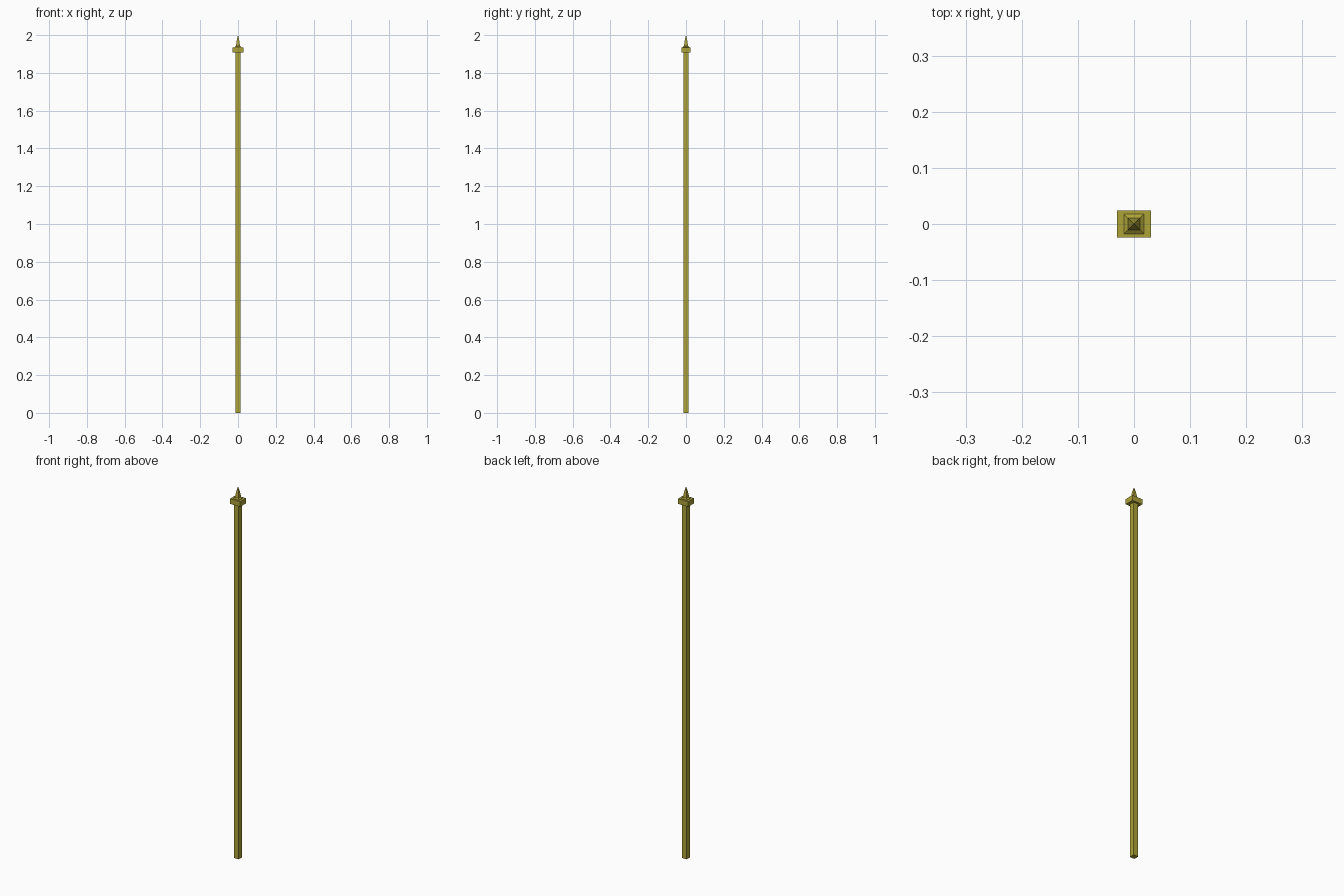
import bpy, bmesh

if "Cube" in bpy.data.objects:
    bpy.data.objects.remove(bpy.data.objects["Cube"])

mat = bpy.data.materials.new("olive_brass")
mat.diffuse_color = (0.42, 0.37, 0.04, 1)
mat.use_nodes = True
mat.node_tree.nodes["Principled BSDF"].inputs["Base Color"].default_value = mat.diffuse_color


def square_loft(name, sections):
    """Stack rectangular sections (half x, half y, z) into a closed solid."""
    bm = bmesh.new()
    rings = [[bm.verts.new((sx * hx, sy * hy, z))
              for sx, sy in ((-1, -1), (1, -1), (1, 1), (-1, 1))]
             for hx, hy, z in sections]
    for a, b in zip(rings, rings[1:]):
        for i in range(4):
            j = (i + 1) % 4
            bm.faces.new((a[i], a[j], b[j], b[i]))
    bm.faces.new(rings[0][::-1])
    bm.faces.new(rings[-1])
    bmesh.ops.remove_doubles(bm, verts=bm.verts, dist=1e-6)
    me = bpy.data.meshes.new(name)
    bm.to_mesh(me)
    bm.free()
    me.materials.append(mat)
    ob = bpy.data.objects.new(name, me)
    bpy.context.collection.objects.link(ob)
    return ob


# Long square shaft
square_loft("shaft", [(0.014, 0.014, 0), (0.014, 0.014, 1.908)])
# Rectangular collar
square_loft("collar", [(0.03, 0.0245, 1.907), (0.03, 0.0245, 1.935)])
# Flared foot and tapering spike
square_loft("spike", [(0.0175, 0.0175, 1.934), (0.0175, 0.0175, 1.937), (0.011, 0.011, 1.942),
                      (0.006, 0.006, 1.975), (0, 0, 2.0)])
